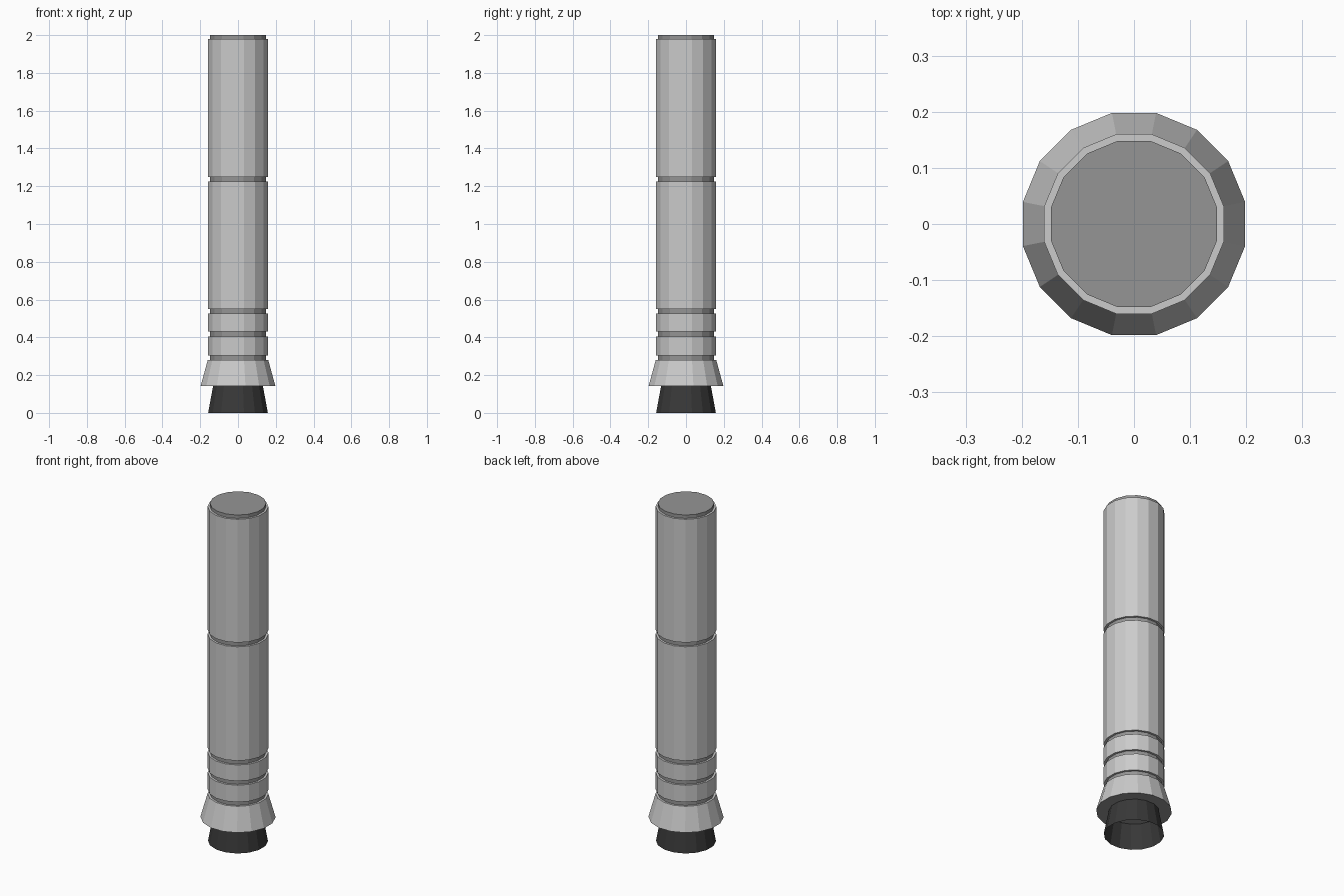
import bpy, bmesh
from math import cos, sin, pi

if "Cube" in bpy.data.objects:
    bpy.data.objects.remove(bpy.data.objects["Cube"])

SIDES = 16
FLAT = cos(pi / SIDES)  # converts flat-to-flat half width to corner radius


def material(name, value):
    m = bpy.data.materials.new(name)
    m.diffuse_color = (value, value, value, 1)
    m.use_nodes = True
    m.node_tree.nodes["Principled BSDF"].inputs["Base Color"].default_value = m.diffuse_color
    return m


hull_grey = material("hull_grey", 0.8)
groove_grey = material("groove_grey", 0.3)
nozzle_black = material("nozzle_black", 0.04)


def lathe(name, profile, mats, cap_bottom=None, cap_top=None):
    """Revolve (half width, z, material index of the band above) with flat facets."""
    bm = bmesh.new()
    rings = []
    for r, z, _ in profile:
        angles = [(i + 0.5) * 2 * pi / SIDES for i in range(SIDES)]
        rings.append([bm.verts.new((r / FLAT * cos(a), r / FLAT * sin(a), z)) for a in angles])
    for (lo, hi), (_, _, mat) in zip(zip(rings, rings[1:]), profile):
        for i in range(SIDES):
            j = (i + 1) % SIDES
            bm.faces.new((lo[i], lo[j], hi[j], hi[i])).material_index = mat
    if cap_bottom is not None:
        bm.faces.new(rings[0][::-1]).material_index = cap_bottom
    if cap_top is not None:
        bm.faces.new(rings[-1]).material_index = cap_top
    mesh = bpy.data.meshes.new(name)
    bm.to_mesh(mesh)
    bm.free()
    for m in mats:
        mesh.materials.append(m)
    ob = bpy.data.objects.new(name, mesh)
    bpy.context.collection.objects.link(ob)
    return ob


# Hull: flared skirt, then body sections separated by dark recessed grooves
R_BODY, R_GROOVE, R_SKIRT = 0.16, 0.148, 0.198
profile = [(R_SKIRT, 0.142, 0), (R_BODY, 0.28, 0)]
for z0, z1 in [(0.28, 0.305), (0.405, 0.43), (0.525, 0.55), (1.225, 1.25)]:
    if z0 > 0.28:
        profile.append((R_BODY, z0, 0))
    profile += [(R_GROOVE, z0, 1), (R_GROOVE, z1, 0), (R_BODY, z1, 0)]
# Top collar
profile += [(R_BODY, 1.98, 0), (R_GROOVE, 1.98, 1), (R_GROOVE, 2.0, 1)]
lathe("rocket_hull", profile, [hull_grey, groove_grey], cap_bottom=1, cap_top=1)

# Open engine bell below the skirt
lathe("engine_nozzle", [(0.158, 0.0, 0), (0.132, 0.142, 0)], [nozzle_black])
